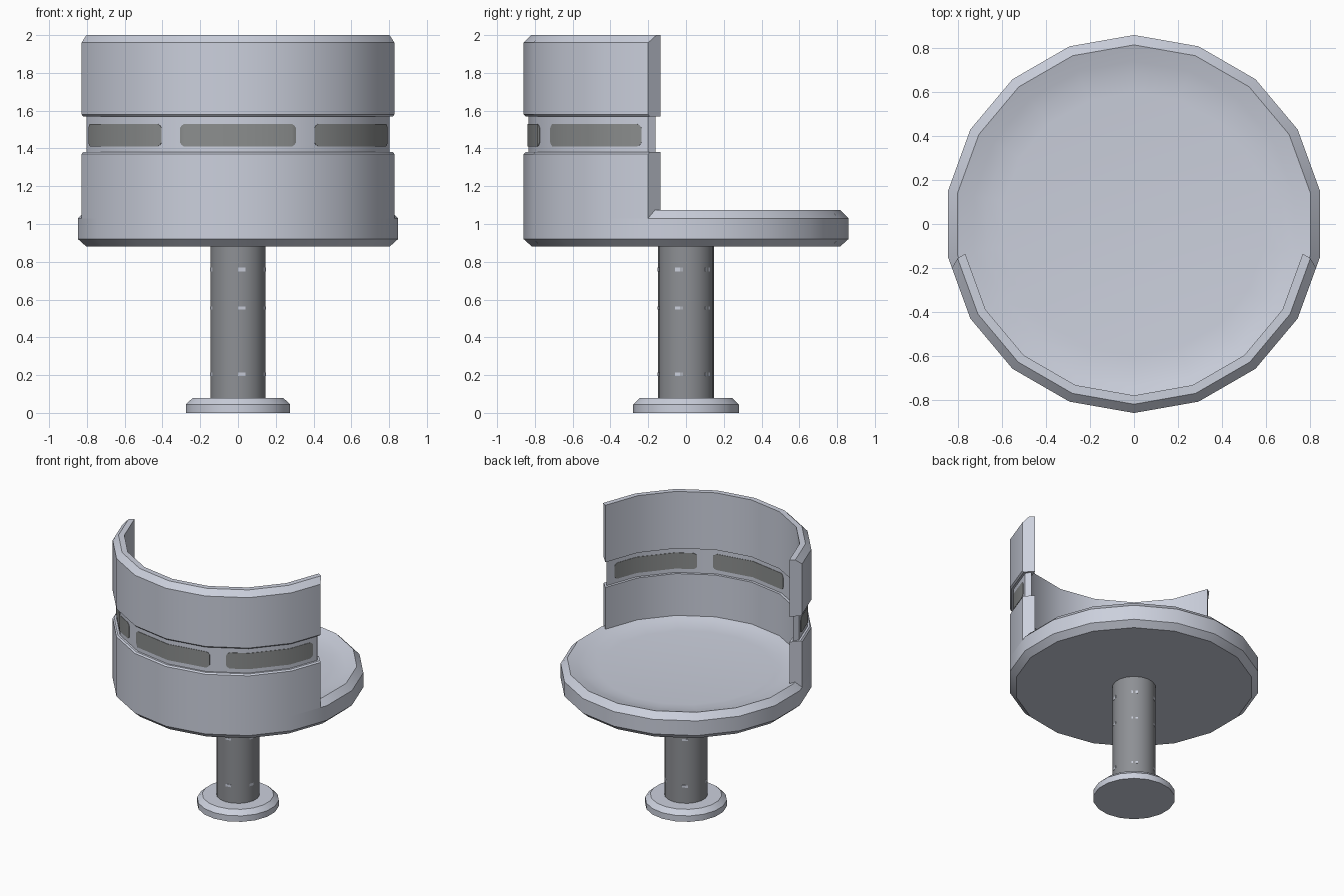
import bpy, bmesh, math
from math import sin, cos, radians

if "Cube" in bpy.data.objects:
    bpy.data.objects.remove(bpy.data.objects["Cube"])

SIDES = 18
STEP = 360 / SIDES

def material(name, rgb):
    m = bpy.data.materials.new(name)
    m.diffuse_color = (*rgb, 1)
    m.use_nodes = True
    m.node_tree.nodes["Principled BSDF"].inputs["Base Color"].default_value = m.diffuse_color
    return m

LIGHT = material("pale grey", (0.60, 0.63, 0.72))
DARK = material("post grey", (0.27, 0.28, 0.30))
PANE = material("window grey", (0.26, 0.27, 0.27))

def point(r, a, z):
    """Point on an 18-sided prism of corner radius r; a = degrees from the front."""
    rr = r * cos(radians(STEP / 2)) / cos(radians(a % STEP - STEP / 2))
    return (rr * sin(radians(a)), -rr * cos(radians(a)), z)

def loft(name, rings, mat, closed=False):
    """Join rings of (r, angle, z); capped at both ends, or closed round the axis."""
    bm = bmesh.new()
    vs = [[bm.verts.new(point(*p)) for p in ring] for ring in rings]
    n = len(vs[0])
    pairs = list(zip(vs, vs[1:])) + ([(vs[-1], vs[0])] if closed else [])
    for a, b in pairs:
        for i in range(n - 1 if closed else n):
            j = (i + 1) % n
            bm.faces.new((a[i], a[j], b[j], b[i]))
    if closed:
        bm.faces.new([v[0] for v in vs])
        bm.faces.new([v[-1] for v in vs])
    else:
        bm.faces.new(vs[0])
        bm.faces.new(vs[-1])
    bmesh.ops.recalc_face_normals(bm, faces=bm.faces)
    me = bpy.data.meshes.new(name)
    bm.to_mesh(me)
    bm.free()
    me.materials.append(mat)
    ob = bpy.data.objects.new(name, me)
    bpy.context.collection.objects.link(ob)
    bpy.ops.object.select_all(action='DESELECT')
    ob.select_set(True)
    bpy.context.view_layer.objects.active = ob
    bpy.ops.object.shade_smooth_by_angle(angle=radians(30))
    return ob

def lathe(name, profile, mat):
    return loft(name, [[(r, k * STEP, z) for r, z in profile] for k in range(SIDES)],
                mat, closed=True)

def arc(name, section, mat):
    """Sweep a section of (r, z, end angle) round the front half."""
    rings = [[(r, -e, z) for r, z, e in section]]
    rings += [[(r, k * STEP, z) for r, z, e in section] for k in range(-3, 4)]
    rings += [[(r, e, z) for r, z, e in section]]
    return loft(name, rings, mat)

# Foot, post and dished seat
lathe("base", [(0.28, 0), (0.28, 0.045), (0.245, 0.078), (0.10, 0.078)], LIGHT)
lathe("post", [(0.148, 0.06), (0.148, 0.90)], DARK)
lathe("seat", [(0.815, 0.88), (0.86, 0.92), (0.86, 1.03), (0.815, 1.075),
               (0.74, 1.053), (0.68, 1.04), (0.60, 1.033)], LIGHT)

# Curved back: lower band, recessed strip, upper band
arc("lower_back", [(0.78, 1.03, 80), (0.86, 1.03, 76.4), (0.86, 1.37, 76.4),
                   (0.85, 1.38, 76.8), (0.78, 1.38, 80)], LIGHT)
arc("recessed_strip", [(0.80, 1.37, 78.2), (0.835, 1.37, 75.9),
                       (0.835, 1.58, 75.9), (0.80, 1.58, 78.2)], LIGHT)
arc("upper_back", [(0.78, 1.57, 80), (0.85, 1.57, 76.8), (0.86, 1.58, 76.4),
                   (0.86, 1.96, 76.4), (0.82, 2.0, 79), (0.78, 2.0, 80)], LIGHT)

# Rounded window panes, showing just proud of the strip on both sides
def pane(name, centre, half):
    lo, hi = centre - half, centre + half
    cuts = [(0, 0.022), (0.6, 0.009), (1.7, 0)]
    cols = [(lo + d, c) for d, c in cuts] + [(hi - d, c) for d, c in cuts]
    cols += [(k * STEP, 0) for k in range(-4, 5) if lo + 2 < k * STEP < hi - 2]
    if not any(abs(c[0] - centre) < 1 for c in cols):
        cols.append((centre, 0))
    loft(name, [[(0.797, a, 1.41 + c), (0.838, a, 1.41 + c),
                 (0.838, a, 1.53 - c), (0.797, a, 1.53 - c)]
                for a, c in sorted(cols)], PANE)

pane("front_window", 0, 21.6)
pane("left_window", -51.4, 22)
pane("right_window", 51.4, 22)

# Small pale marks on the post
for z, h in ((0.76, 0.011), (0.555, 0.007), (0.205, 0.009)):
    for a in (8, 75, 142, 212, 285):
        loft("post_mark", [[(0.146, a + d, z - h), (0.150, a + d, z - h),
                            (0.150, a + d, z + h), (0.146, a + d, z + h)]
                           for d in (-8, 8)], LIGHT)
